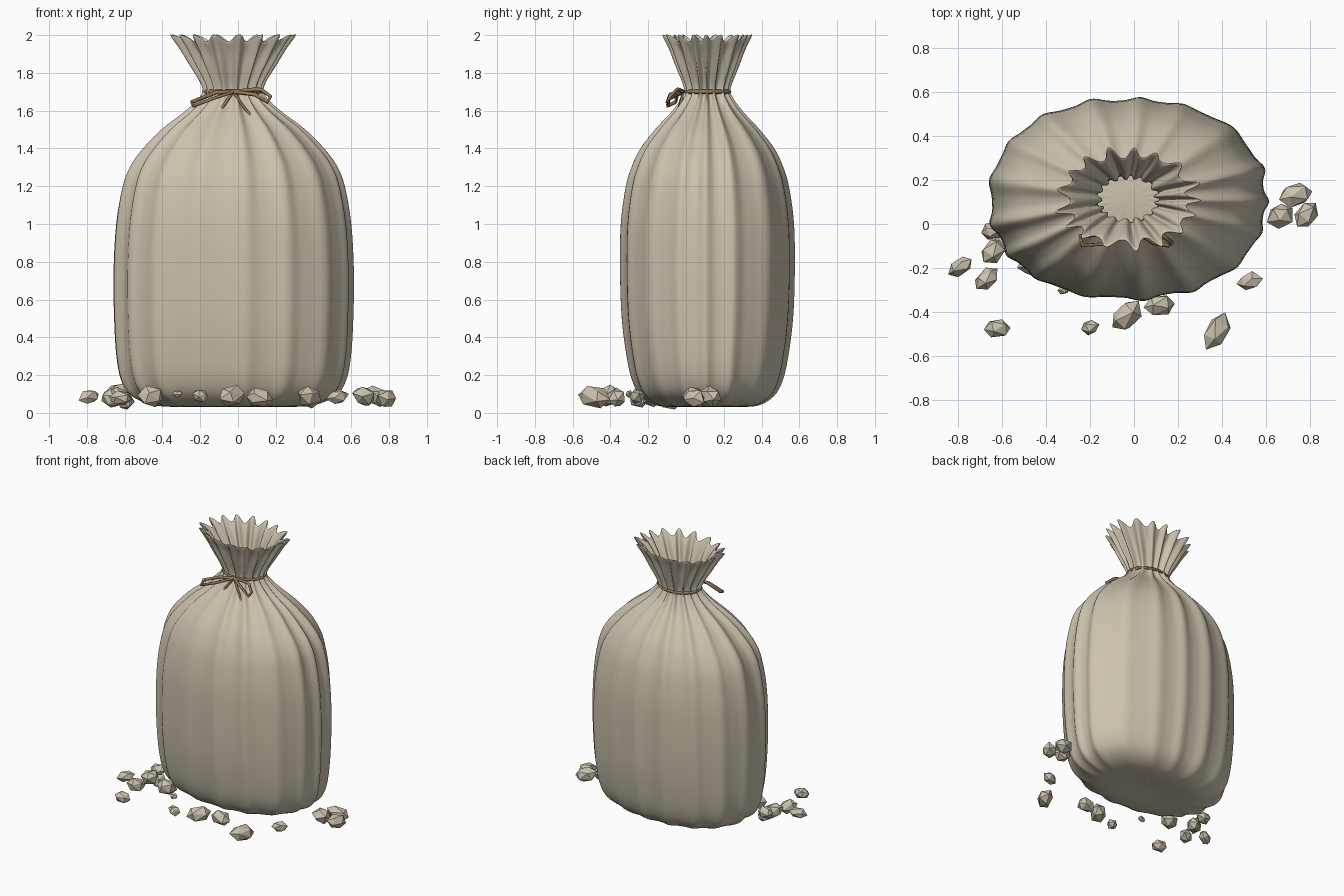
import bpy, bmesh, math, random
from mathutils import Matrix, Vector, Euler

random.seed(4)
CX, CY = -0.027, 0.114      # sack axis
FLUTES, COLS, STEPS = 17, 204, 4


def material(name, rgb):
    m = bpy.data.materials.new(name)
    m.diffuse_color = (*rgb, 1)
    return m


cloth = material("beige cloth", (0.60, 0.54, 0.42))
grain_mat = material("beige grain", (0.60, 0.54, 0.42))
cord_mat = material("brown cord", (0.30, 0.19, 0.10))


def finish(name, bm, mat):
    me = bpy.data.meshes.new(name)
    bm.to_mesh(me)
    bm.free()
    me.materials.append(mat)
    ob = bpy.data.objects.new(name, me)
    bpy.context.collection.objects.link(ob)
    return ob


# Sack profile: half width x, half depth y, height, fold strength
PROFILE = [
    (0.10, 0.07, 0.040, 0.10), (0.28, 0.18, 0.032, 0.05),
    (0.42, 0.27, 0.042, 0.03), (0.53, 0.345, 0.09, 0.025),
    (0.585, 0.39, 0.17, 0.022), (0.612, 0.42, 0.30, 0.020),
    (0.624, 0.445, 0.50, 0.020), (0.627, 0.454, 0.75, 0.020),
    (0.612, 0.449, 1.00, 0.022), (0.575, 0.420, 1.20, 0.028),
    (0.530, 0.385, 1.31, 0.034), (0.462, 0.340, 1.40, 0.042),
    (0.362, 0.262, 1.50, 0.055), (0.243, 0.178, 1.59, 0.08),
    (0.175, 0.132, 1.65, 0.11), (0.143, 0.108, 1.70, 0.12),
    (0.153, 0.117, 1.75, 0.13), (0.190, 0.142, 1.82, 0.13),
    (0.243, 0.175, 1.91, 0.13), (0.290, 0.207, 1.978, 0.13),
    # turned-in lining
    (0.276, 0.193, 1.974, 0.13), (0.228, 0.160, 1.91, 0.13),
    (0.175, 0.127, 1.82, 0.13), (0.138, 0.103, 1.75, 0.13),
    (0.130, 0.096, 1.70, 0.12), (0.145, 0.105, 1.66, 0.11),
]


def catmull(a, b, c, d, t):
    return [0.5 * (2*q + (r-p)*t + (2*p-5*q+4*r-s)*t*t + (3*q-p-3*r+s)*t**3)
            for p, q, r, s in zip(a, b, c, d)]


def smooth_rows(rows):
    out = []
    for i in range(len(rows) - 1):
        quad = [rows[max(0, min(len(rows) - 1, i + k))] for k in (-1, 0, 1, 2)]
        out += [catmull(*quad, s / STEPS) for s in range(STEPS)]
    return out + [rows[-1]]


def sack_ring(bm, rx, ry, z, amp):
    ring = []
    for j in range(COLS):
        a = math.tau * j / COLS
        c, s = math.cos(a), math.sin(a)
        squarish = (abs(c)**2.2 + abs(s)**2.2) ** (-1 / 2.2)
        phase = FLUTES * a + 0.7 * math.sin(3*a + 1) + 0.5 * math.sin(5*a)
        uneven = 0.8 + 0.25 * math.sin(4*a + 0.6)
        fold = (math.cos(phase) + 0.2 * math.cos(2 * phase)) * uneven
        r = squarish * (1 + amp * fold)
        lip = max(0, (z - 1.85) / 0.13)
        ring.append(bm.verts.new((CX + rx*c*r, CY + ry*s*r,
                                  z + lip * 0.018 * math.cos(phase))))
    return ring


# Cloth sack
bm = bmesh.new()
rings = [sack_ring(bm, *row) for row in smooth_rows(PROFILE)]
for lo, hi in zip(rings, rings[1:]):
    for j in range(COLS):
        k = (j + 1) % COLS
        bm.faces.new((lo[j], lo[k], hi[k], hi[j]))
centre = bm.verts.new((CX, CY, 0.046))
for j in range(COLS):
    bm.faces.new((centre, rings[0][(j + 1) % COLS], rings[0][j]))
for f in bm.faces:
    f.smooth = True
finish("cloth_sack", bm, cloth)


# Square-section cord pieces
def cord(name, points, radius=0.011, closed=False):
    cu = bpy.data.curves.new(name, 'CURVE')
    cu.dimensions = '3D'
    cu.bevel_depth = radius
    cu.bevel_resolution = 0
    cu.use_fill_caps = True
    sp = cu.splines.new('POLY')
    sp.points.add(len(points) - 1)
    for p, co in zip(sp.points, points):
        p.co = (*co, 1)
    sp.use_cyclic_u = closed
    cu.materials.append(cord_mat)
    ob = bpy.data.objects.new(name, cu)
    bpy.context.collection.objects.link(ob)


cord("neck_cord", [(CX + 0.152 * math.cos(math.tau*i/40),
                    CY + 0.116 * math.sin(math.tau*i/40), 1.70)
                   for i in range(40)], closed=True)
KNOT = (-0.025, -0.012, 1.70)
cord("left_bow_loop", [KNOT, (-0.12, -0.045, 1.695), (-0.245, -0.055, 1.645),
                       (-0.235, -0.098, 1.625), (-0.13, -0.09, 1.665), KNOT])
cord("right_bow_loop", [KNOT, (0.09, -0.04, 1.712), (0.125, -0.05, 1.71),
                        (0.172, -0.085, 1.675), (0.155, -0.098, 1.645),
                        (0.09, -0.085, 1.685), KNOT])
cord("left_cord_tail", [KNOT, (-0.07, -0.035, 1.635), (-0.125, -0.06, 1.555)], 0.008)
cord("right_cord_tail", [KNOT, (0.03, -0.035, 1.62), (0.09, -0.07, 1.545)], 0.008)

# Spilled grains: x, y, z, half length, half width, heading in degrees
GRAINS = [
    (-0.79, -0.195, 0.085, 0.060, 0.036, 30), (-0.64, -0.12, 0.09, 0.066, 0.050, 50),
    (-0.67, -0.25, 0.08, 0.068, 0.045, 45), (-0.64, -0.03, 0.11, 0.055, 0.042, 10),
    (-0.60, -0.08, 0.06, 0.055, 0.045, 70), (-0.62, -0.475, 0.08, 0.060, 0.040, 5),
    (-0.46, -0.18, 0.085, 0.068, 0.052, 20), (-0.32, -0.30, 0.10, 0.026, 0.018, 0),
    (-0.20, -0.47, 0.09, 0.040, 0.034, 15), (-0.035, -0.415, 0.09, 0.082, 0.054, 45),
    (0.115, -0.37, 0.08, 0.072, 0.048, 5), (0.375, -0.49, 0.085, 0.092, 0.052, 62),
    (0.525, -0.26, 0.085, 0.058, 0.038, 15), (0.665, 0.04, 0.09, 0.062, 0.052, 25),
    (0.735, 0.13, 0.09, 0.082, 0.048, 15), (0.785, 0.045, 0.075, 0.066, 0.048, 50),
]
for i, (x, y, z, length, width, heading) in enumerate(GRAINS):
    bm = bmesh.new()
    roll = Euler((random.uniform(0, 6), 0, 0)).to_matrix().to_4x4()
    turn = Euler((0, random.uniform(-0.3, 0.3), math.radians(heading))).to_matrix().to_4x4()
    bmesh.ops.create_icosphere(
        bm, subdivisions=1, radius=1,
        matrix=Matrix.Translation((x, y, z)) @ turn
        @ Matrix.Diagonal((length * 1.06, width * 1.08, width * 1.1, 1)) @ roll
        @ Euler((0, 1.57, 0)).to_matrix().to_4x4())
    for v in bm.verts:
        v.co += Vector([random.uniform(-1, 1) * width * 0.12 for _ in range(3)])
    finish(f"grain_{i + 1}", bm, grain_mat)
